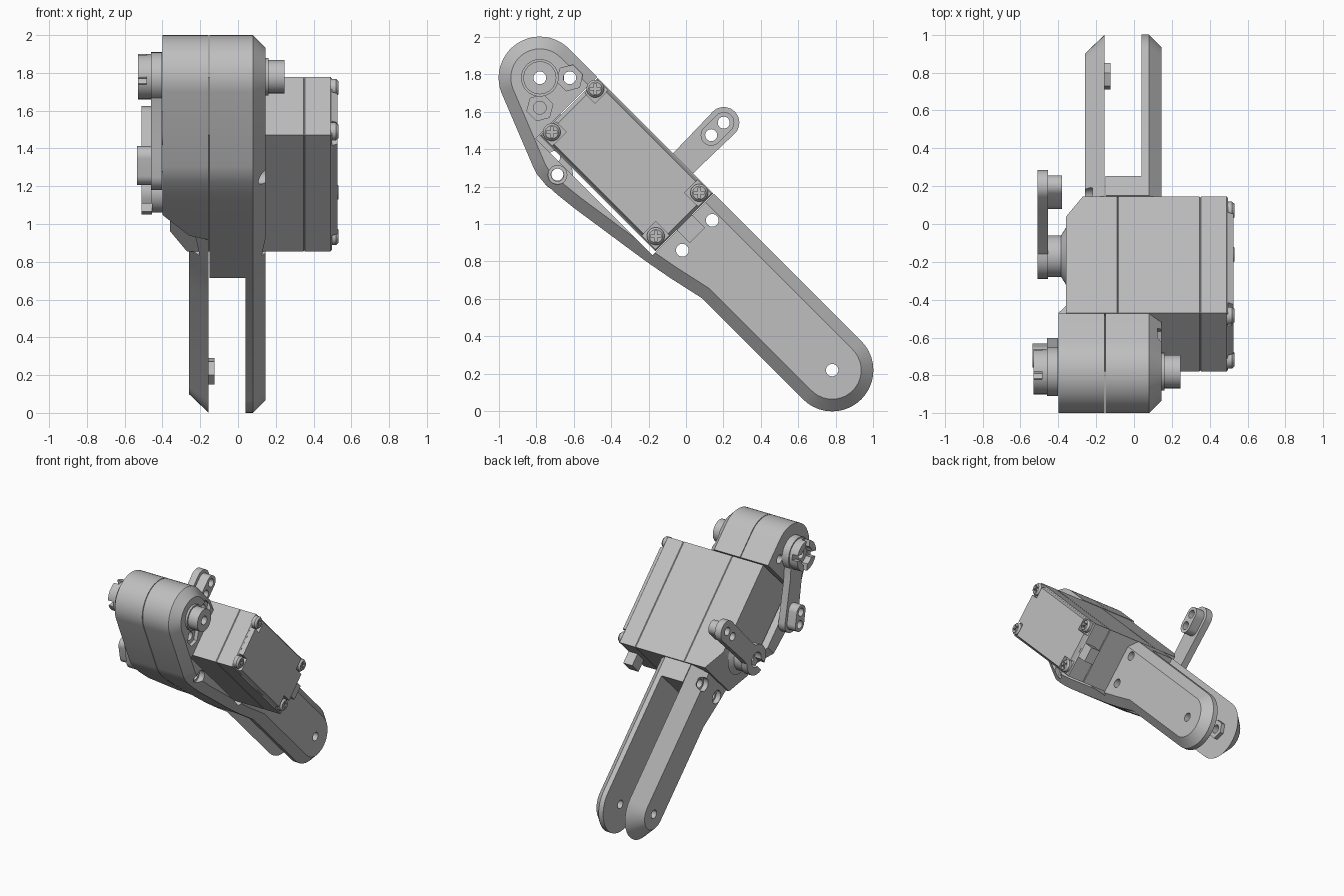
import bpy, bmesh, math
from mathutils import Matrix, Vector

if "Cube" in bpy.data.objects:
    bpy.data.objects.remove(bpy.data.objects["Cube"], do_unlink=True)

grey = bpy.data.materials.new("light_grey")
grey.use_nodes = True
grey.diffuse_color = (0.52, 0.52, 0.52, 1)
grey.node_tree.nodes["Principled BSDF"].inputs["Base Color"].default_value = grey.diffuse_color

# Leg frame: u runs down the leg, v across it, w sideways (world x)
s = math.sqrt(0.5)
LEG = Matrix(((0, 0, 1, 0), (s, s, 0, 0), (-s, s, 0, 1), (0, 0, 0, 1)))
PIVOT, R = 1.103, 0.22
parts = []


def arc(u, v, r, a0, a1, n=20):
    angles = [math.radians(a0 + (a1 - a0) * i / n) for i in range(n + 1)]
    return [(u + r * math.cos(a), v + r * math.sin(a)) for a in angles]


def circle(u, v, r, n=32):
    return arc(u, v, r, 0, 360, n)[:-1]


def rect(u0, u1, v0, v1):
    return [(u0, v0), (u1, v0), (u1, v1), (u0, v1)]


def inset(pts, d):
    out = []
    for i, p in enumerate(pts):
        p, a, b = Vector(p), Vector(pts[i - 1]), Vector(pts[(i + 1) % len(pts)])
        e, f = (p - a).normalized(), (b - p).normalized()
        n1, n2 = Vector((-e.y, e.x)), Vector((-f.y, f.x))
        out.append(tuple(p + (n1 + n2) * d / (1 + n1.dot(n2))))
    return out


def loft(name, sections, mat=LEG):
    """Skin a list of (w, outline) sections that share a point count."""
    bm = bmesh.new()
    rings = [[bm.verts.new((u, v, w)) for u, v in pts] for w, pts in sections]
    bm.faces.new(reversed(rings[0]))
    bm.faces.new(rings[-1])
    for a, b in zip(rings, rings[1:]):
        for i in range(len(a)):
            j = (i + 1) % len(a)
            bm.faces.new((a[i], a[j], b[j], b[i]))
    bmesh.ops.recalc_face_normals(bm, faces=bm.faces)
    me = bpy.data.meshes.new(name)
    bm.to_mesh(me)
    bm.free()
    me.materials.append(grey)
    ob = bpy.data.objects.new(name, me)
    bpy.context.scene.collection.objects.link(ob)
    ob.matrix_world = mat
    parts.append(ob)
    return ob


def prism(name, pts, w0, w1, mat=LEG):
    return loft(name, [(w0, pts), (w1, pts)], mat)


def cut(ob, pts, w0, w1, mat=LEG):
    tool = prism("cutter", pts, w0, w1, mat)
    parts.remove(tool)
    bpy.context.view_layer.update()
    mod = ob.modifiers.new("cut", "BOOLEAN")
    mod.operation, mod.solver, mod.object = "DIFFERENCE", "EXACT", tool
    bpy.context.view_layer.objects.active = ob
    bpy.ops.object.modifier_apply(modifier=mod.name)
    bpy.data.objects.remove(tool, do_unlink=True)


# Shared outlines
crown = arc(-PIVOT, 0, R, 90, 246)
belly = [(-0.79, -0.362), (-0.75, -0.375), (-0.69, -0.38), (-0.6, -0.375), (-0.48, -0.362)]
curve = [(-0.3, -0.335), (-0.15, -0.313), (0, -0.29), (0.14, -0.264)]
whole = crown + belly + curve + [(0.34, -R)] + arc(PIVOT, 0, R, -90, 90)
bay = rect(-0.89, -0.008, -0.245, 0.6)
hexes = [(-1.103 + 0.113, 0.113), (-1.103 + 0.113, -0.113)]
frame_holes = hexes + [(-PIVOT, 0), (0.085, 0.113), (0.085, -0.113), (-0.67, -0.3)]

# Frame: right side, core, and left side in two pieces
right_frame = loft("right_frame", [(0.04, whole), (0.08, whole), (0.145, inset(whole, 0.065))])
core = prism("frame_core", crown + belly + curve + [(0.14, R)], -0.15, 0.04)
left_leg = loft("left_leg", [(-0.26, inset(whole, 0.1)), (-0.155, whole)])
left_housing = loft("left_housing", [
    (-0.4, crown + belly + [(-0.42, -0.352), (-0.42, R)]),
    (-0.26, crown + belly + [(-0.24, -0.326), (-0.24, R)]),
    (-0.155, crown + belly + [(-0.2, -0.32), (-0.2, R)])])
cut(left_leg, rect(-1.5, -0.3, -0.6, 0.6), -0.5, 0)
for ob in (right_frame, core, left_leg, left_housing):
    cut(ob, bay, -0.6, 0.6)
    for u, v in frame_holes:
        cut(ob, circle(u, v, 0.034, 24), -0.7, 0.7)
for ob in (right_frame, left_leg):
    cut(ob, circle(PIVOT, 0, 0.033, 24), -0.7, 0.7)
for u, v in hexes:
    cut(right_frame, circle(u, v, 0.072, 6), 0.115, 0.3)
cut(right_frame, circle(-0.67, -0.3, 0.05), 0.1, 0.3)
for v in (-0.113, 0.113):
    cut(left_leg, circle(0.085, v, 0.052), -0.4, -0.22)

# Knee nut and upper pivot bushing
nut = prism("knee_nut", circle(PIVOT, 0, 0.072, 6), -0.155, -0.125)
cut(nut, circle(PIVOT, 0, 0.033, 24), -0.7, 0.7)
washer = prism("pivot_washer", circle(-PIVOT, 0, 0.1), 0.14, 0.162)
bushing = prism("pivot_bushing", circle(-PIVOT, 0, 0.088), 0.162, 0.245)
for ob in (washer, bushing):
    cut(ob, circle(-PIVOT, 0, 0.034, 24), -0.7, 0.7)

# Servo case in three stacked shells
U0, U1, V = -0.884, -0.012, 0.218
case = rect(U0, U1, -V, V)
small = inset(case, 0.004)
loft("servo_gear_case", [(-0.36, rect(U0, -0.165, -V, V)), (-0.27, case),
                         (-0.089, case), (-0.085, small)])
loft("servo_mid_case", [(-0.085, small), (-0.081, case), (0.346, case), (0.35, small)])
loft("servo_cover", [(0.35, small), (0.354, case), (0.49, case), (0.497, inset(case, 0.007))])
lid = loft("servo_lid", [(0.495, inset(case, 0.007)), (0.526, inset(case, 0.02))])
prism("cable_exit", rect(U1 - 0.02, 0.085, -0.057, 0.057), 0.41, 0.49)
loft("output_boss", [(-0.385, circle(-0.24, 0, 0.11)), (-0.36, circle(-0.24, 0, 0.15))])

# Corner screws with cross recesses
for u, su in ((-0.853, -1), (-0.068, 1)):
    for v, sv in ((-0.16, -1), (0.168, 1)):
        a, b = sorted((u - su * 0.055, u + su * 0.2))
        c, d = sorted((v - sv * 0.055, v + sv * 0.2))
        cut(lid, rect(a, b, c, d), 0.4965, 0.6)
        screw = loft("case_screw", [(0.49, circle(u, v, 0.047)), (0.518, circle(u, v, 0.047)),
                                    (0.532, circle(u, v, 0.035))])
        for du, dv in ((0.028, 0.007), (0.007, 0.028)):
            cut(screw, rect(u - du, u + du, v - dv, v + dv), 0.515, 0.6, LEG @ Matrix.Translation(
                (u, v, 0)) @ Matrix.Rotation(math.pi / 4, 4, "Z") @ Matrix.Translation((-u, -v, 0)))


# Horn arms: a hub, a tapering blade and a two-hole boss at the tip
def horn(name, u, angle, hub_r, blade, boss, hub):
    mat = LEG @ Matrix.Translation((u, 0, 0)) @ Matrix.Rotation(angle, 4, "Z")
    outline = arc(0, 0, hub_r, 40, 320) + [(0.18, -0.075), (0.42, -0.08)]
    outline += arc(0.525, 0, 0.083, -90, 90) + [(0.42, 0.08), (0.18, 0.075)]
    pill = arc(0.525, 0, 0.056, -90, 90) + arc(0.43, 0, 0.056, 90, 270)
    arm = prism(name + "_blade", outline, *blade, mat)
    tip = prism(name + "_boss", pill, *boss, mat)
    ring = prism(name + "_hub", circle(0, 0, hub_r - 0.01), *hub, mat)
    for ob in (arm, tip):
        for p in (0.43, 0.525):
            cut(ob, circle(p, 0, 0.032, 24), -0.7, 0, mat)
    return arm, ring, mat


arm, ring, mat = horn("drive_horn", -0.24, math.pi / 2, 0.12,
                      (-0.51, -0.455), (-0.455, -0.38), (-0.455, -0.38))
cut(arm, circle(0, 0, 0.06), -0.7, 0, mat)
cut(arm, rect(-0.3, 0, -0.03, 0.03), -0.7, 0, mat)
cut(ring, circle(0, 0, 0.045), -0.7, -0.4, mat)

arm, ring, mat = horn("pivot_horn", -PIVOT, math.atan2(-0.3, 0.433), 0.13,
                      (-0.46, -0.402), (-0.535, -0.46), (-0.53, -0.46))
for ob in (arm, ring):
    cut(ob, circle(0, 0, 0.034, 24), -0.7, 0, mat)
cut(ring, circle(0, 0, 0.07), -0.7, -0.48, mat)
for box in (rect(-0.3, 0.3, -0.022, 0.022), rect(-0.022, 0.022, -0.3, 0.3)):
    cut(ring, box, -0.7, -0.485, mat)

# Shade round surfaces smooth and keep edges sharp
bpy.ops.object.select_all(action="DESELECT")
for ob in parts:
    ob.select_set(True)
bpy.context.view_layer.objects.active = parts[0]
bpy.ops.object.shade_smooth_by_angle(angle=math.radians(25))
